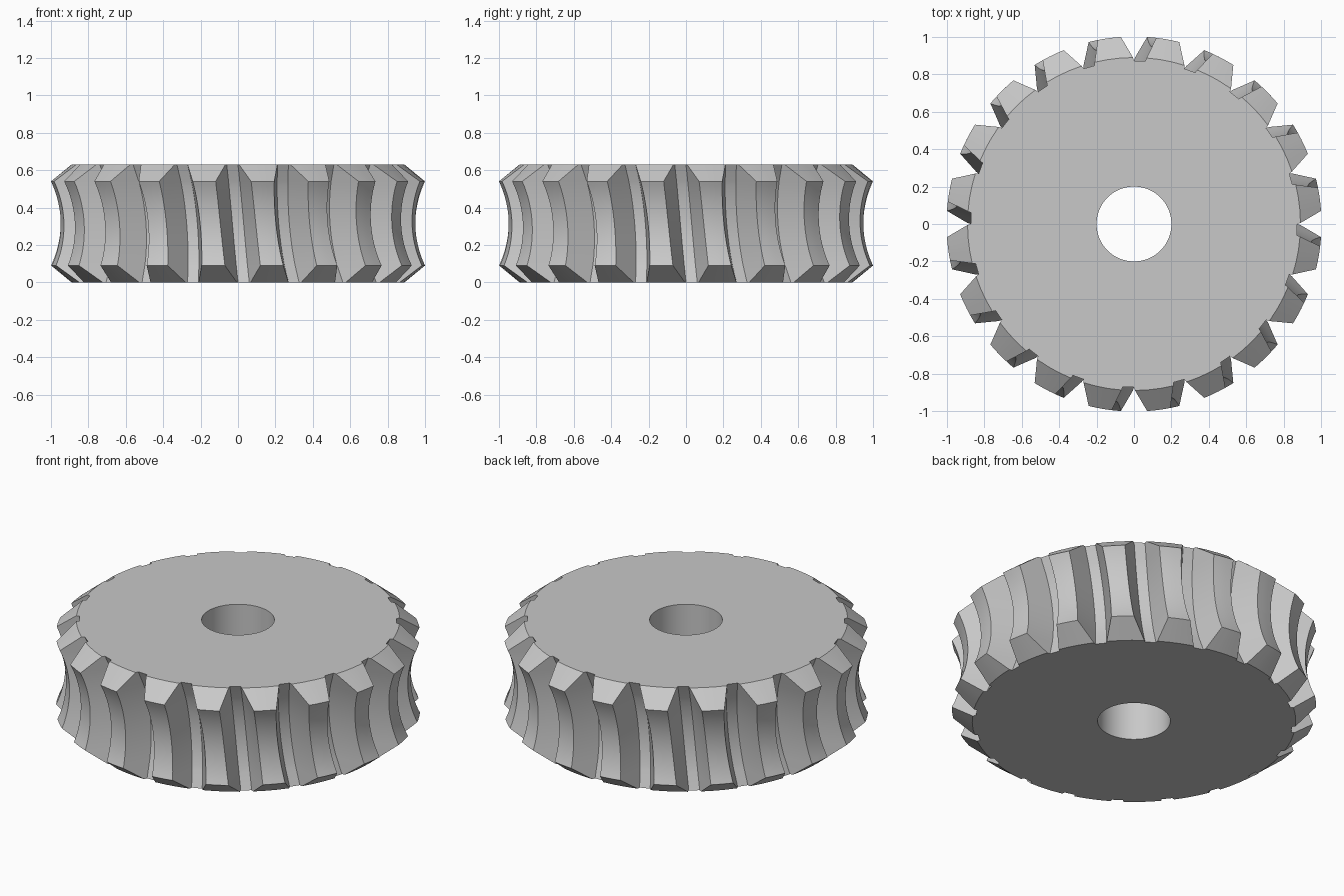
import bpy
import bmesh
from math import sin, cos, pi, sqrt

cube = bpy.data.objects.get("Cube")
if cube:
    bpy.data.objects.remove(cube)

TEETH = 20
HEIGHT = 0.63
BORE = 0.2
R_TIP, R_FACE = 1.0025, 0.89      # widest tooth radius, radius at the flat faces
CHAMFER = 0.09
THROAT_R = 0.531                  # radius of the hollow throat across the rim
THROAT_C = R_TIP + sqrt(THROAT_R ** 2 - (HEIGHT / 2 - CHAMFER) ** 2)
DEPTH = 0.156
TWIST = 0.11                      # helix, radians per unit of height
GAP_TIP, GAP_ROOT = 0.095, 0.03   # half widths of the gap
ARC_STEPS = 20
TIP_STEPS = 3


def throat(radius, h):
    """Distance from the axis of a throat arc at height h from mid-plane."""
    return THROAT_C - sqrt(radius ** 2 - h ** 2)


def section(z):
    """Toothed outline of the wheel at height z."""
    h = z - HEIGHT / 2
    root = throat(THROAT_R + DEPTH, h)
    edge = min(z, HEIGHT - z)
    if edge < CHAMFER - 1e-5:
        tip = R_FACE + (R_TIP - R_FACE) * edge / CHAMFER
    else:
        tip = throat(THROAT_R, h)
    depth = sqrt((THROAT_C - tip) ** 2 + h ** 2) - THROAT_R
    half_tip = (GAP_TIP + (GAP_ROOT - GAP_TIP) * depth / DEPTH) / tip
    half_root = GAP_ROOT / root
    pitch = 2 * pi / TEETH
    points = []
    for i in range(TEETH):
        mid = i * pitch + -TWIST * h
        polar = [(root, mid - half_root), (root, mid + half_root)]
        span = pitch - 2 * half_tip
        polar += [(tip, mid + half_tip + span * k / TIP_STEPS) for k in range(TIP_STEPS + 1)]
        points += [(r * cos(a), r * sin(a), z) for r, a in polar]
    return points


def circle(z, count):
    return [(BORE * cos(2 * pi * i / count), BORE * sin(2 * pi * i / count), z)
            for i in range(count)]


# Closed stack of loops: bore bottom, toothed rim upwards, bore top
inner = HEIGHT - 2 * CHAMFER
levels = [0] + [CHAMFER + inner * k / ARC_STEPS for k in range(ARC_STEPS + 1)] + [HEIGHT]
loops = [section(z) for z in levels]
count = len(loops[0])
loops = [circle(0, count)] + loops + [circle(HEIGHT, count)]

bm = bmesh.new()
rings = [[bm.verts.new(p) for p in loop] for loop in loops]
for a, b in zip(rings, rings[1:] + rings[:1]):
    for i in range(count):
        j = (i + 1) % count
        bm.faces.new((a[i], a[j], b[j], b[i]))
bmesh.ops.recalc_face_normals(bm, faces=bm.faces)
mesh = bpy.data.meshes.new("worm_wheel")
bm.to_mesh(mesh)
bm.free()
wheel = bpy.data.objects.new("worm_wheel", mesh)
bpy.context.collection.objects.link(wheel)

# Plain grey metal
grey = bpy.data.materials.new("plain_grey")
grey.use_nodes = True
colour = (0.58, 0.58, 0.58, 1)
grey.diffuse_color = colour
grey.node_tree.nodes["Principled BSDF"].inputs["Base Color"].default_value = colour
mesh.materials.append(grey)

# Smooth curves with crisp tooth edges
bpy.ops.object.select_all(action="DESELECT")
wheel.select_set(True)
bpy.context.view_layer.objects.active = wheel
bpy.ops.object.shade_smooth_by_angle(angle=pi / 7)
